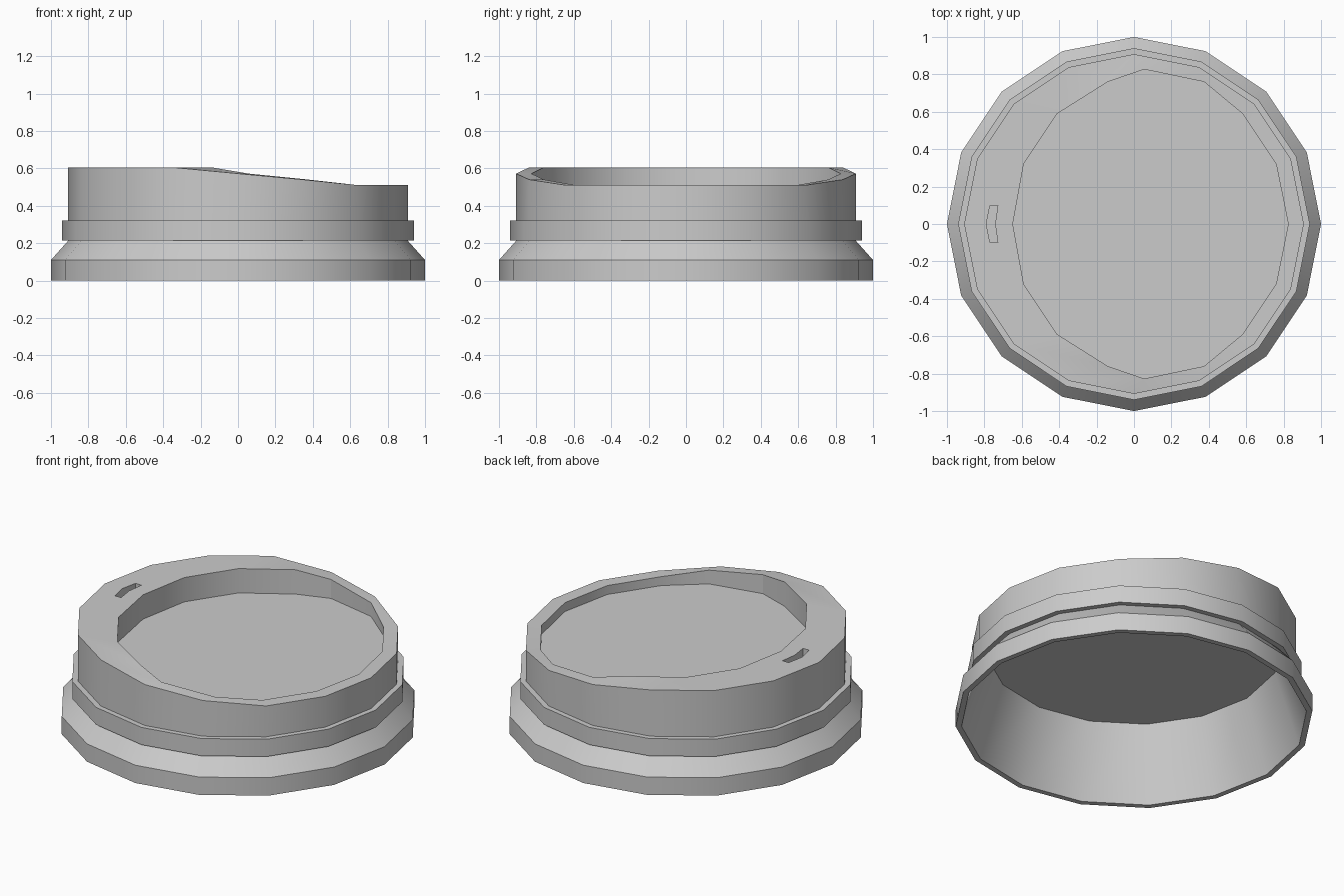
import bpy, bmesh
from math import cos, sin, tau

if "Cube" in bpy.data.objects:
    bpy.data.objects.remove(bpy.data.objects["Cube"])

SIDES = 16


def ring(r, z):
    return [(r * cos(tau * i / SIDES), r * sin(tau * i / SIDES), z) for i in range(SIDES)]


def mesh_object(name, bm):
    bmesh.ops.recalc_face_normals(bm, faces=bm.faces[:])
    me = bpy.data.meshes.new(name)
    bm.to_mesh(me)
    bm.free()
    ob = bpy.data.objects.new(name, me)
    bpy.context.collection.objects.link(ob)
    return ob


def loft(name, rings):
    """Skin a stack of rings and cap the first and last one."""
    bm = bmesh.new()
    loops = [[bm.verts.new(p) for p in r] for r in rings]
    for a, b in zip(loops, loops[1:]):
        n = len(a)
        for i in range(n):
            j = (i + 1) % n
            bm.faces.new((a[i], a[j], b[j], b[i]))
    bm.faces.new(loops[0])
    bm.faces.new(loops[-1])
    return mesh_object(name, bm)


# sloping rim: heights from the low side (+x) to the high drinking side (-x)
half_z = [0.51, 0.51, 0.51, 0.54, 0.572, 0.605, 0.605, 0.605, 0.605]
rim_z = half_z + half_z[-2:0:-1]
rim_outer = [(x, y, z) for (x, y, _), z in zip(ring(0.908, 0), rim_z)]

# off-centre recess outline, mirrored in y
half = [(0.825, 0), (0.76, 0.32), (0.58, 0.59), (0.375, 0.76), (0.055, 0.827),
        (-0.14, 0.76), (-0.41, 0.59), (-0.59, 0.32), (-0.648, 0)]
outline = half + [(x, -y) for x, y in half[-2:0:-1]]
rim_inner = [(x, y, z) for (x, y), z in zip(outline, rim_z)]
recess_floor = [(x, y, 0.455) for x, y in outline]

# lid shell: ceiling, inside cone, skirt, band, wall, rim, recess
lid = loft("cup_lid", [
    ring(0.825, 0.44), ring(0.967, 0),
    ring(1.0, 0), ring(1.0, 0.11), ring(0.908, 0.213),
    ring(0.94, 0.213), ring(0.94, 0.32), ring(0.908, 0.32),
    rim_outer, rim_inner, recess_floor])

# curved drinking slot cut into the high side
slot = [(-0.77, 0.1), (-0.79, 0), (-0.77, -0.1), (-0.728, -0.1), (-0.742, 0), (-0.728, 0.1)]
cutter = loft("slot_cutter", [[(x, y, z) for x, y in slot] for z in (0.54, 0.7)])
cutter.hide_render = True
cutter.hide_set(True)
mod = lid.modifiers.new("slot", "BOOLEAN")
mod.object = cutter
mod.operation = "DIFFERENCE"
mod.solver = "EXACT"

bpy.ops.object.select_all(action="DESELECT")
lid.select_set(True)
bpy.context.view_layer.objects.active = lid
bpy.ops.object.modifier_apply(modifier="slot")
bpy.data.objects.remove(cutter)
bpy.ops.object.shade_smooth_by_angle()
